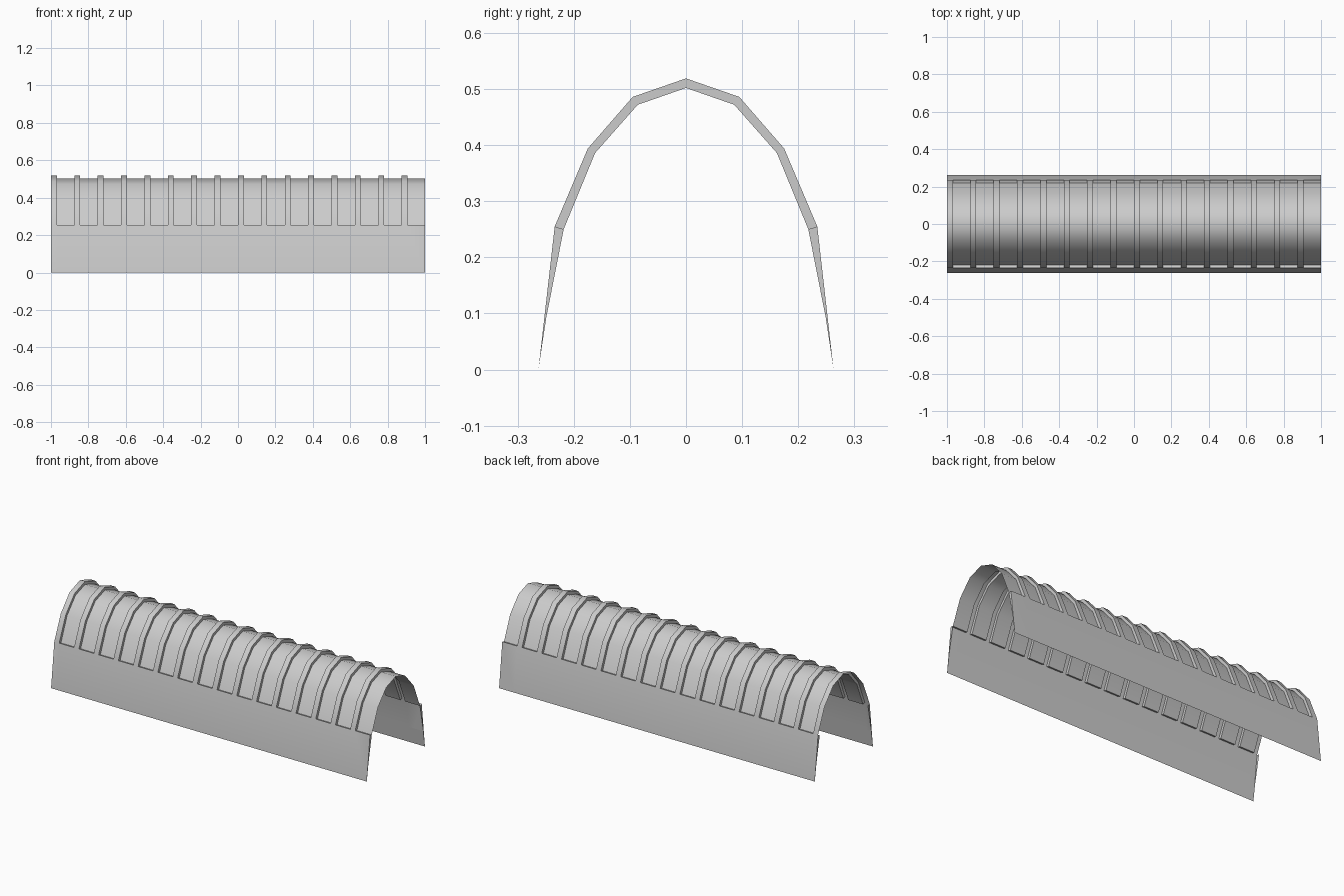
import bpy, bmesh, math

if "Cube" in bpy.data.objects:
    bpy.data.objects.remove(bpy.data.objects["Cube"])

PITCH, RIB, COUNT = 0.125, 0.031, 16

# Half profiles (y, z), from springing line to crown
half_outer = [(0.234, 0.255), (0.175, 0.394), (0.095, 0.486), (0, 0.519)]
half_inner = [(0.218, 0.250), (0.162, 0.386), (0.086, 0.472), (0, 0.502)]
foot, hem_top = (0.263, 0.0), (0.249, 0.093)


def mirrored(half):
    return half + [(-y, z) for y, z in reversed(half[:-1])]


outer, inner = mirrored(half_outer), mirrored(half_inner)
bm = bmesh.new()


def face(points):
    bm.faces.new([bm.verts.new(p) for p in points])


def sheet(profile, x0, x1):
    for (ya, za), (yb, zb) in zip(profile, profile[1:]):
        face([(x0, ya, za), (x0, yb, zb), (x1, yb, zb), (x1, ya, za)])


def wall(x, sign):
    # rib side joining outer and recessed profiles
    for i in range(len(outer) - 1):
        loop = [outer[i], outer[i + 1], inner[i + 1], inner[i]]
        face([(x, y, z) for y, z in loop[::sign]])


def flip(p):
    return (-p[0], p[1])


for i in range(COUNT):
    x0 = -1 + i * PITCH
    x1, x2 = x0 + RIB, x0 + PITCH
    # raised rib and recessed panel
    sheet(outer, x0, x1)
    sheet(inner, x1, x2)
    wall(x1, 1)
    if i < COUNT - 1:
        wall(x2, -1)
    # ledges under the panel
    sheet([outer[0], inner[0]], x1, x2)
    sheet([inner[-1], outer[-1]], x1, x2)
    # side skirts
    for a, b in ((x0, x1), (x1, x2)):
        sheet([foot, outer[0]], a, b)
        sheet([outer[-1], flip(foot)], a, b)

# inner hems along the feet
sheet([hem_top, foot], -1, 1)
sheet([flip(foot), flip(hem_top)], -1, 1)

# end caps of the skirts
for x in (-1, 1):
    for s in (-1, 1):
        loop = [(x, s * y, z) for y, z in (foot, outer[0], inner[0], hem_top)]
        face(loop if x * s > 0 else loop[::-1])

bmesh.ops.remove_doubles(bm, verts=bm.verts[:], dist=0.0005)
mesh = bpy.data.meshes.new("ribbed_arch_cover")
bm.to_mesh(mesh)
bm.free()
cover = bpy.data.objects.new("ribbed_arch_cover", mesh)
bpy.context.collection.objects.link(cover)
bpy.context.view_layer.objects.active = cover
cover.select_set(True)
bpy.ops.object.shade_smooth_by_angle(angle=math.radians(45))
